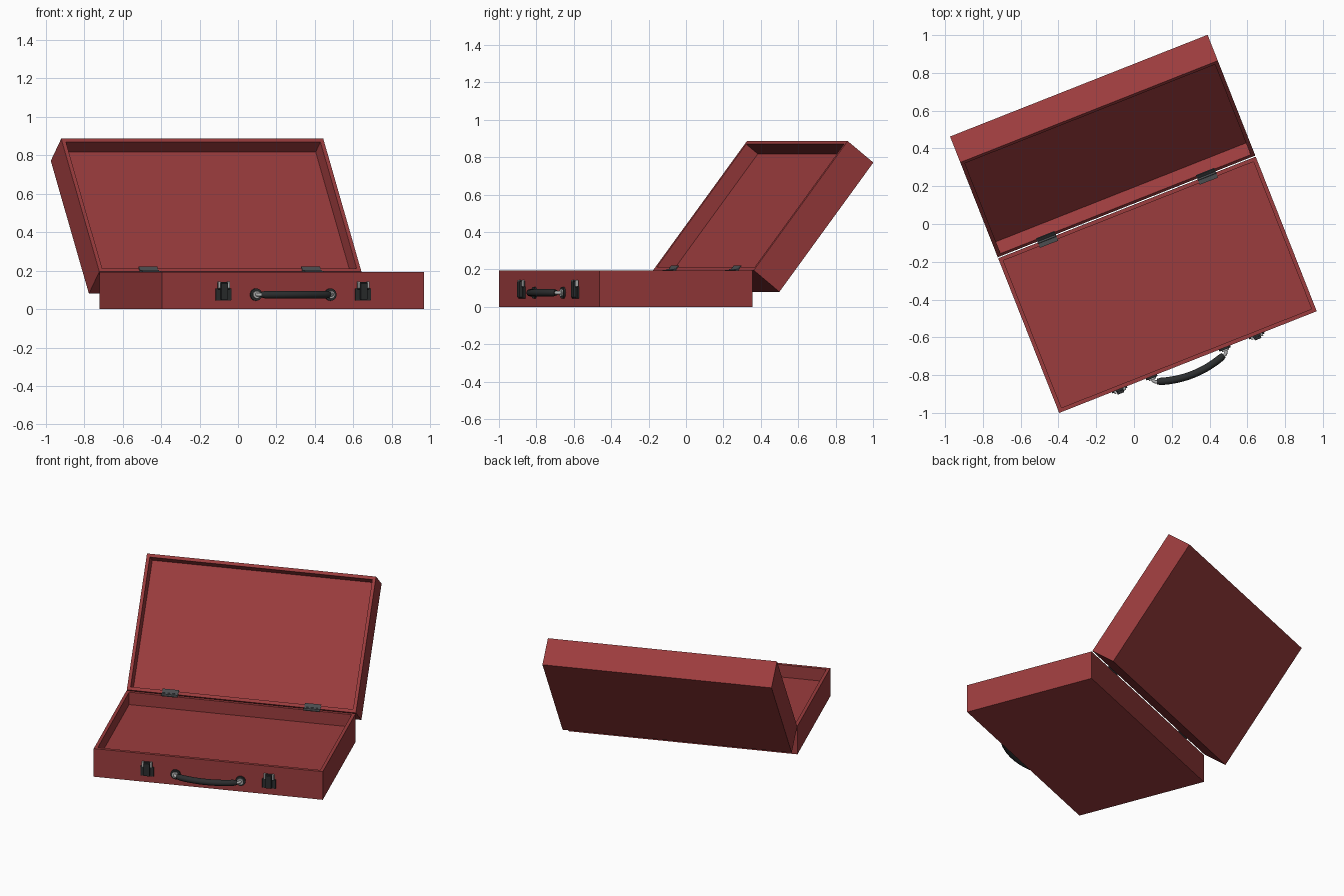
import bpy, bmesh, math
from mathutils import Matrix, Vector

if "Cube" in bpy.data.objects:
    bpy.data.objects.remove(bpy.data.objects["Cube"])

HALF, TOP = 0.733, 0.193
# whole case frame: origin on the middle of the hinge line
CASE = Matrix.Translation((-0.0375, 0.0875, TOP)) @ Matrix.Rotation(math.radians(21.55), 4, 'Z')
LID = CASE @ Matrix.Translation((0, 0.006, 0.002)) @ Matrix.Rotation(math.radians(52), 4, 'X')


def material(name, rgb):
    m = bpy.data.materials.new(name)
    m.diffuse_color = (*rgb, 1)
    m.use_nodes = True
    m.node_tree.nodes["Principled BSDF"].inputs["Base Color"].default_value = m.diffuse_color
    return m


RED = material("red_shell", (0.33, 0.045, 0.047))
BLACK = material("black_fitting", (0.025, 0.027, 0.028))
GREY = material("hinge_grey", (0.07, 0.075, 0.08))
STEEL = material("steel", (0.45, 0.45, 0.45))


def finish(bm, name, mat, frame, smooth=False):
    bmesh.ops.recalc_face_normals(bm, faces=bm.faces)
    me = bpy.data.meshes.new(name)
    bm.to_mesh(me)
    bm.free()
    ob = bpy.data.objects.new(name, me)
    bpy.context.collection.objects.link(ob)
    me.materials.append(mat)
    ob.matrix_world = frame
    if smooth:
        bpy.ops.object.select_all(action='DESELECT')
        ob.select_set(True)
        bpy.context.view_layer.objects.active = ob
        bpy.ops.object.shade_smooth_by_angle(angle=math.radians(40))
    return ob


def box_mesh(lo, hi):
    lo, hi = Vector(lo), Vector(hi)
    bm = bmesh.new()
    size = hi - lo
    bmesh.ops.create_cube(bm, size=1, matrix=Matrix.Translation((lo + hi) / 2) @ Matrix.Diagonal((*size, 1)))
    return bm


def box(name, lo, hi, mat, frame=CASE, bevel=0):
    bm = box_mesh(lo, hi)
    if bevel:
        bmesh.ops.bevel(bm, geom=bm.edges[:], offset=bevel, segments=2, affect='EDGES', profile=0.5)
    return finish(bm, name, mat, frame)


def tray(name, y0, y1, height, frame):
    bm = box_mesh((-HALF, y0, -height), (HALF, y1, 0))
    top = max(bm.faces, key=lambda f: f.calc_center_median().z)
    bmesh.ops.inset_individual(bm, faces=[top], thickness=0.03)
    ext = bmesh.ops.extrude_discrete_faces(bm, faces=[top])
    bmesh.ops.translate(bm, verts=ext['faces'][0].verts[:], vec=(0, 0, -0.085))
    return finish(bm, name, RED, frame)


def disc(name, x, y, z, r, depth, mat, axis='Y', r2=None):
    bm = bmesh.new()
    turn = Matrix.Rotation(math.pi / 2, 4, 'X' if axis == 'Y' else 'Y')
    bmesh.ops.create_cone(bm, cap_ends=True, segments=24, radius1=r, radius2=r2 or r, depth=depth,
                          matrix=Matrix.Translation((x, y, z)) @ turn)
    return finish(bm, name, mat, CASE, True)


def tube(name, path, radii, mat, sides=16):
    bm = bmesh.new()
    rings = []
    for i, p in enumerate(path):
        a, b = Vector(path[max(i - 1, 0)]), Vector(path[min(i + 1, len(path) - 1)])
        t = (b - a).normalized()
        up = Vector((0, 0, 1))
        side = t.cross(up).normalized()
        rings.append([bm.verts.new(Vector(p) + radii[i] * (math.cos(k) * side + math.sin(k) * up))
                      for k in (2 * math.pi * j / sides for j in range(sides))])
    for r, s in zip(rings, rings[1:]):
        for j in range(sides):
            bm.faces.new((r[j], r[(j + 1) % sides], s[(j + 1) % sides], s[j]))
    bm.faces.new(rings[0])
    bm.faces.new(rings[-1])
    return finish(bm, name, mat, CASE, True)


# shells
tray("case_base", -0.88, 0, TOP, CASE)
tray("case_lid", 0, 0.877, 0.187, LID)

FRONT = -0.88
MID = -0.118  # handle height below the rim
for side, tag in ((-1, "left"), (1, "right")):
    # hinges: one leaf on each rim and a knuckle between
    x = 0.455 * side
    box(f"hinge_base_leaf_{tag}", (x - 0.052, -0.03, -0.001), (x + 0.052, 0, 0.004), GREY)
    box(f"hinge_lid_leaf_{tag}", (x - 0.052, 0, -0.001), (x + 0.052, 0.03, 0.004), GREY, LID)
    disc(f"hinge_knuckle_{tag}", x, 0.0, 0.004, 0.006, 0.104, GREY, 'X')

    # latches: back plate, raised tongue, steel catch posts
    x = 0.39 * side
    box(f"latch_plate_{tag}", (x - 0.043, FRONT - 0.008, -0.148), (x + 0.043, FRONT + 0.002, -0.085), BLACK, bevel=0.002)
    box(f"latch_neck_{tag}", (x - 0.033, FRONT - 0.010, -0.09), (x + 0.033, FRONT + 0.002, -0.052), BLACK, bevel=0.002)
    box(f"latch_tongue_{tag}", (x - 0.019, FRONT - 0.024, -0.143), (x + 0.019, FRONT, -0.058), BLACK, bevel=0.003)
    for s in (-1, 1):
        px = x + 0.027 * s
        box(f"latch_post_{tag}", (px - 0.006, FRONT - 0.016, -0.085), (px + 0.006, FRONT, -0.049), STEEL, bevel=0.002)

    # handle mounts: dark rosette, steel cap and bent steel link
    x = 0.208 * side
    disc(f"handle_rosette_{tag}", x, FRONT - 0.004, MID, 0.032, 0.012, BLACK)
    disc(f"handle_cap_{tag}", x, FRONT - 0.013, MID, 0.02, 0.01, STEEL)
    tube(f"handle_link_{tag}", [(x, FRONT - 0.01, MID), (x, FRONT - 0.024, MID),
                                (x - 0.008 * side, FRONT - 0.034, MID), (x - 0.03 * side, FRONT - 0.042, MID)],
         [0.009] * 4, STEEL, 12)

# curved grip with narrowed ends
N = 20
path, radii = [], []
for i in range(N + 1):
    t = -1 + 2 * i / N
    path.append((0.19 * t, FRONT - 0.036 - 0.034 * (1 - t * t), MID))
    radii.append(0.015 if i in (0, N) else 0.0195)
tube("handle_grip", path, radii, BLACK)
